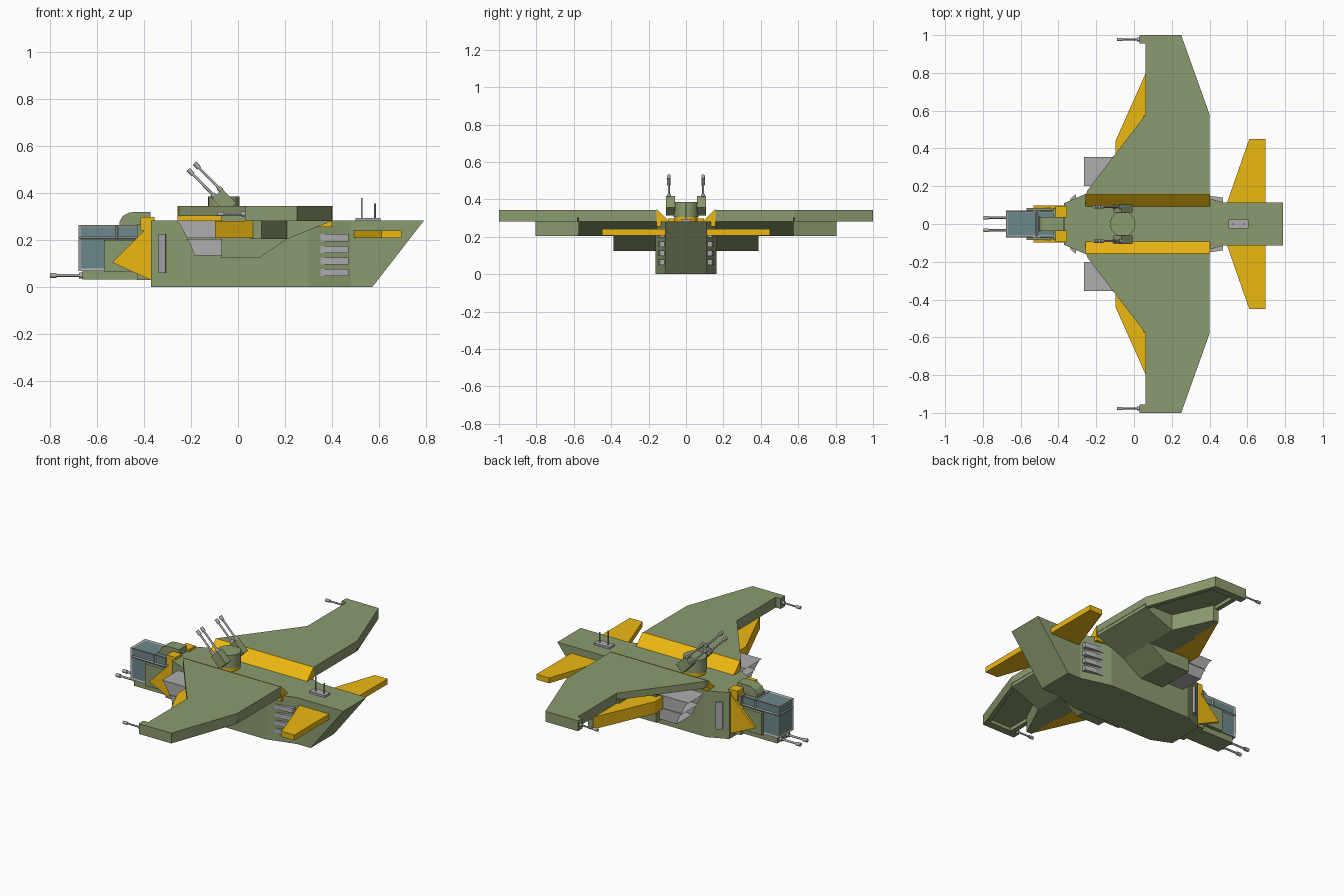
import bpy, bmesh
from mathutils import Vector

if "Cube" in bpy.data.objects:
    bpy.data.objects.remove(bpy.data.objects["Cube"])


def mat(name, col):
    m = bpy.data.materials.new(name)
    m.diffuse_color = (*col, 1)
    m.use_nodes = True
    m.node_tree.nodes["Principled BSDF"].inputs["Base Color"].default_value = m.diffuse_color
    return m


GREEN = mat("olive", (0.26, 0.33, 0.16))
YELLOW = mat("yellow", (0.85, 0.48, 0.006))
GLASS = mat("glass", (0.15, 0.25, 0.26))
GREY = mat("steel", (0.42, 0.42, 0.43))
DARK = mat("dark", (0.06, 0.06, 0.06))


def finish(name, bm, m, mirror):
    bmesh.ops.recalc_face_normals(bm, faces=bm.faces)
    me = bpy.data.meshes.new(name)
    bm.to_mesh(me)
    bm.free()
    ob = bpy.data.objects.new(name, me)
    bpy.context.collection.objects.link(ob)
    me.materials.append(m)
    if mirror:
        mod = ob.modifiers.new("mirror", 'MIRROR')
        mod.use_axis = (False, True, False)
        mod.use_mirror_merge = False
    return ob


def prism_bm(axis, pts, lo, hi):
    """Extrude a 2D outline along an axis (outline uses the other two axes)."""
    place = {'x': lambda a, b, h: (h, a, b),
             'y': lambda a, b, h: (a, h, b),
             'z': lambda a, b, h: (a, b, h)}[axis]
    bm = bmesh.new()
    A = [bm.verts.new(place(a, b, lo)) for a, b in pts]
    B = [bm.verts.new(place(a, b, hi)) for a, b in pts]
    bm.faces.new(A)
    bm.faces.new(B)
    n = len(pts)
    for i in range(n):
        j = (i + 1) % n
        bm.faces.new((A[i], A[j], B[j], B[i]))
    return bm


def prism(name, axis, pts, lo, hi, m, mirror=False):
    return finish(name, prism_bm(axis, pts, lo, hi), m, mirror)


def box(name, x0, x1, y0, y1, z0, z1, m, mirror=False):
    return prism(name, 'z', [(x0, y0), (x1, y0), (x1, y1), (x0, y1)], z0, z1, m, mirror)


def rod(name, a, b, r, m, mirror=False, seg=10):
    a, b = Vector(a), Vector(b)
    bm = bmesh.new()
    bmesh.ops.create_cone(bm, cap_ends=True, segments=seg, radius1=r, radius2=r,
                          depth=(b - a).length)
    q = (b - a).to_track_quat('Z', 'Y')
    for v in bm.verts:
        v.co = q @ v.co + (a + b) / 2
    ob = finish(name, bm, m, mirror)
    for p in ob.data.polygons:
        p.use_smooth = len(p.vertices) == 4
    return ob


def gun(name, base, tip, r=0.005):
    """Barrel with a thick breech and muzzle, mirrored to both sides."""
    base, tip = Vector(base), Vector(tip)
    d = (tip - base).normalized()
    rod(name + "_barrel", base, tip, r, GREY, True)
    rod(name + "_muzzle", tip - d * 0.028, tip, r * 1.8, GREY, True)
    rod(name + "_breech", base, base + d * 0.02, r * 2, GREY, True)


# Hull: plan outline extruded upwards, tail end raked back
half = [(-0.37, 0.11), (-0.25, 0.162), (0.30, 0.162), (0.48, 0.113), (0.79, 0.113)]
bm = prism_bm('z', half + [(x, -y) for x, y in reversed(half)], 0, 0.283)
for v in bm.verts:
    if v.co.x > 0.7 and v.co.z < 0.1:
        v.co.x = 0.57
finish("hull", bm, GREEN, False)

# Side plates on the hull's front chamfers
prism("hull_side_plate", 'z', [(-0.338, 0.11), (-0.338, 0.132), (-0.309, 0.158), (-0.305, 0.13)],
      0.06, 0.225, GREY, True)

# Rear side vents
for i in range(4):
    z = 0.048 + i * 0.049
    prism("vent_slat_%d" % i, 'z', [(0.35, 0.10), (0.35, 0.15), (0.40, 0.15), (0.47, 0.14), (0.47, 0.10)],
          z, z + 0.03, GREY, True)

# Tail fins
prism("tail_fin", 'z', [(0.49, 0.105), (0.61, 0.45), (0.695, 0.45), (0.695, 0.105)],
      0.208, 0.241, YELLOW, True)

# Wings: top slab, rims, thick tip and stepped underside
prism("wing", 'z', [(-0.255, 0.155), (-0.245, 0.18), (0.062, 0.58), (0.062, 0.955), (0.03, 0.955),
                    (0.03, 1.0), (0.25, 1.0), (0.40, 0.58), (0.40, 0.155)], 0.302, 0.344, GREEN, True)
prism("wing_tip", 'z', [(0.03, 0.955), (0.03, 1.0), (0.25, 1.0), (0.266, 0.955)],
      0.281, 0.3435, GREEN, True)
prism("wing_rear_rim", 'z', [(0.25, 1.0), (0.40, 0.58), (0.375, 0.575), (0.225, 0.99)],
      0.281, 0.303, GREEN, True)
prism("wing_front_rim", 'z', [(0.062, 0.57), (0.062, 0.96), (0.09, 0.96), (0.09, 0.57)],
      0.281, 0.303, GREEN, True)
prism("wing_mid_fairing", 'y', [(0.05, 0.205), (0.21, 0.205), (0.398, 0.281), (0.398, 0.31), (0.05, 0.31)],
      0.12, 0.575, GREEN, True)
prism("wing_root_fairing", 'y', [(-0.07, 0.125), (0.09, 0.125), (0.21, 0.205), (0.21, 0.31), (-0.07, 0.31)],
      0.12, 0.387, GREEN, True)
prism("wing_outer_fairing", 'z', [(0.064, 0.57), (0.064, 0.805), (0.10, 0.805), (0.21, 0.57)],
      0.205, 0.303, GREEN, True)
prism("wing_front_fin", 'z', [(-0.098, 0.36), (-0.098, 0.44), (0.065, 0.805), (0.065, 0.38)],
      0.208, 0.282, YELLOW, True)
gun("wing_tip_gun", (0.035, 0.977, 0.311), (-0.09, 0.977, 0.311))

# Sloped yellow strips between wing and hull, with small rear brackets
prism("wing_root_strip", 'x', [(0.09, 0.281), (0.155, 0.346), (0.158, 0.346), (0.158, 0.281)],
      -0.258, 0.402, YELLOW, True)
prism("wing_root_bracket", 'y', [(0.33, 0.255), (0.40, 0.255), (0.40, 0.284), (0.33, 0.284)],
      0.12, 0.158, YELLOW, True)


# Launcher pods: slanted open boxes, two per side
def pod(name, x_top, x_low, z0, z1):
    pts = [(x_top, z1), (x_top + 0.015, z1 - 0.012), (x_low, z0), (-0.06, z0), (-0.06, z1)]
    bm = prism_bm('y', pts, 0.20, 0.354)
    bmesh.ops.recalc_face_normals(bm, faces=bm.faces)
    bm.normal_update()
    f = max((f for f in bm.faces if f.normal.x < -0.3), key=lambda f: f.calc_area())
    bmesh.ops.inset_region(bm, faces=[f], thickness=0.012)
    bmesh.ops.translate(bm, verts=f.verts, vec=(0.05, 0, 0))
    f.material_index = 1
    finish(name, bm, GREY, True).data.materials.append(DARK)


pod("upper_launcher", -0.265, -0.215, 0.208, 0.284)
pod("lower_launcher", -0.222, -0.185, 0.135, 0.205)

# Cockpit: glass box with a wire frame around it
box("cockpit_glass", -0.673, -0.40, -0.066, 0.066, 0.072, 0.26, GLASS)
bm = prism_bm('y', [(-0.673, 0.073), (-0.40, 0.073), (-0.40, 0.26), (-0.673, 0.26)], -0.066, 0.066)
for co, no in (((-0.515, 0, 0), (1, 0, 0)), ((0, 0, 0.21), (0, 0, 1))):
    bmesh.ops.bisect_plane(bm, geom=bm.verts[:] + bm.edges[:] + bm.faces[:], plane_co=co, plane_no=no)
frame = finish("cockpit_frame", bm, GREY, False)
w = frame.modifiers.new("wire", 'WIREFRAME')
w.thickness = 0.012
w.offset = 0

# Neck, chin, cheeks and collar behind the cockpit
box("neck", -0.43, -0.36, -0.085, 0.085, 0.03, 0.268, GREEN)
box("chin", -0.66, -0.36, -0.062, 0.062, 0.032, 0.071, GREEN)
box("cheek", -0.57, -0.36, 0.06, 0.084, 0.066, 0.20, GREEN, True)
prism("cheek_fin", 'y', [(-0.533, 0.105), (-0.37, 0.27), (-0.37, 0.03)], 0.075, 0.098, YELLOW, True)
box("collar", -0.415, -0.355, 0.035, 0.095, 0.24, 0.298, YELLOW, True)
prism("cockpit_hump", 'y', [(-0.505, 0.26), (-0.503, 0.278), (-0.49, 0.302), (-0.465, 0.316),
                            (-0.445, 0.319), (-0.372, 0.319), (-0.372, 0.26)], -0.036, 0.036, GREEN)
gun("nose_gun", (-0.655, 0.033, 0.05), (-0.798, 0.033, 0.05), 0.006)

# Turret with twin guns on each side
rod("turret_ring", (-0.06, 0, 0.275), (-0.06, 0, 0.31), 0.062, YELLOW, seg=24)
rod("turret_drum", (-0.06, 0, 0.305), (-0.06, 0, 0.385), 0.067, GREEN, seg=24)
aim = Vector((-0.70, 0, 0.714))
side = Vector((0.714, 0, 0.70))
mid = Vector((-0.06, 0, 0.368))
pts = [mid + aim * a + side * b for a, b in ((-0.045, -0.03), (-0.045, 0.03), (0.04, 0.03), (0.04, -0.03))]
prism("turret_gun_housing", 'y', [(p.x, p.z) for p in pts], 0.06, 0.107, GREEN, True)
for i, s in enumerate((-0.016, 0.022)):
    c = mid + side * s + Vector((0, 0.091, 0))
    gun("turret_gun_%d" % i, c + aim * 0.035, c + aim * 0.20, 0.0055)

# Aerials on the tail
box("aerial_base", 0.50, 0.605, -0.025, 0.025, 0.28, 0.295, GREY)
rod("aerial_long", (0.526, 0, 0.29), (0.526, 0, 0.38), 0.004, GREY)
rod("aerial_short", (0.582, 0, 0.29), (0.582, 0, 0.356), 0.004, GREY)
